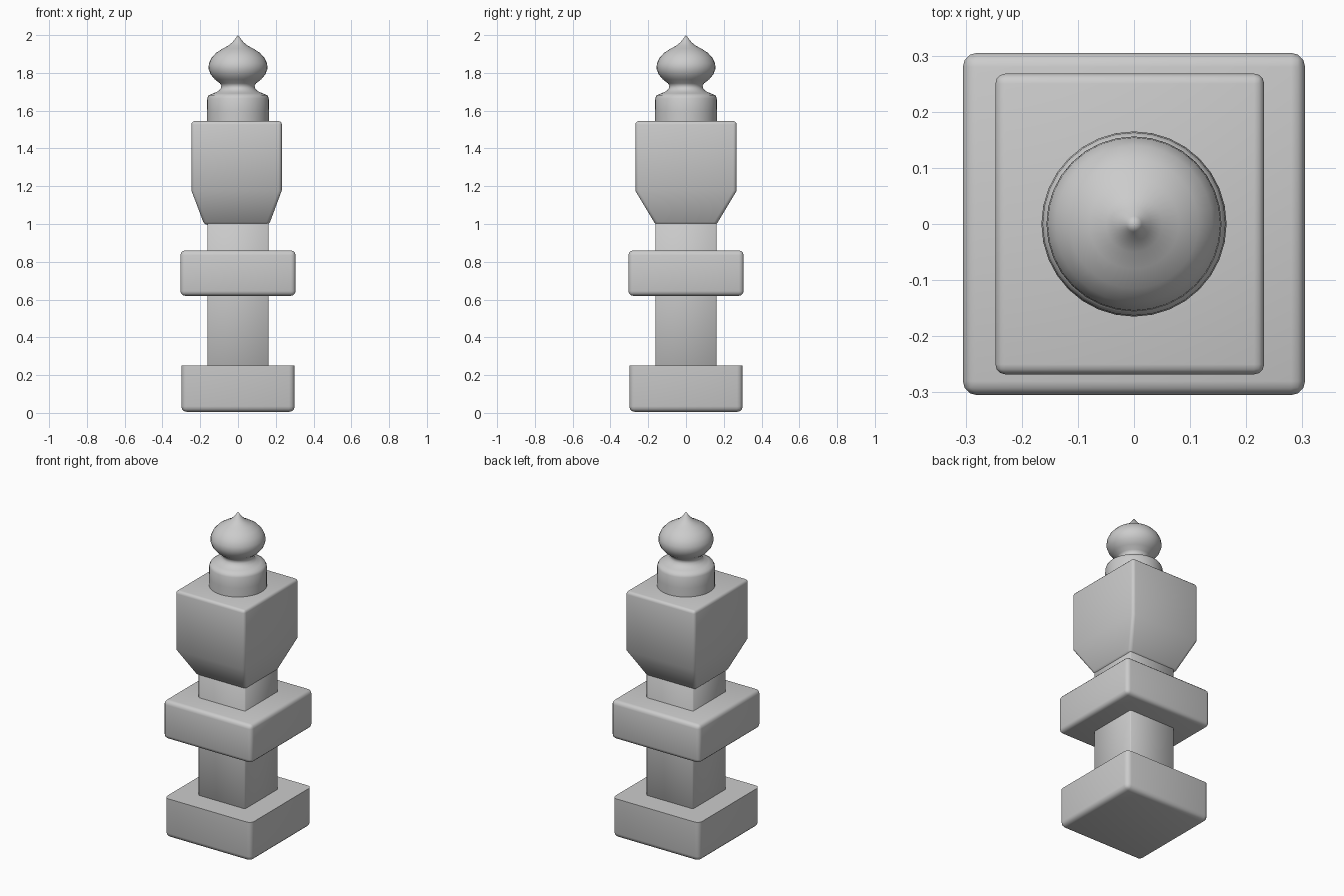
import bpy
import bmesh
from math import radians, sin, cos, tau

cube = bpy.data.objects.get("Cube")
if cube:
    bpy.data.objects.remove(cube, do_unlink=True)

# One plain stone colour
stone = bpy.data.materials.new("light grey")
stone.use_nodes = True
GREY = (0.6, 0.6, 0.6, 1)
stone.diffuse_color = GREY
stone.node_tree.nodes["Principled BSDF"].inputs["Base Color"].default_value = GREY


def finish(name, bm, angle):
    bmesh.ops.recalc_face_normals(bm, faces=bm.faces)
    mesh = bpy.data.meshes.new(name)
    bm.to_mesh(mesh)
    bm.free()
    mesh.materials.append(stone)
    obj = bpy.data.objects.new(name, mesh)
    bpy.context.collection.objects.link(obj)
    bpy.ops.object.select_all(action='DESELECT')
    obj.select_set(True)
    bpy.context.view_layer.objects.active = obj
    bpy.ops.object.shade_smooth_by_angle(angle=radians(angle))
    return obj


def block(name, sections, bevel, sharp_top=False, segments=3):
    """Stack of rectangles (z, x0, x1, half depth) with rounded edges."""
    bm = bmesh.new()
    rings = [[bm.verts.new(p) for p in
              ((x0, -d, z), (x1, -d, z), (x1, d, z), (x0, d, z))]
             for z, x0, x1, d in sections]
    for low, high in zip(rings, rings[1:]):
        for i in range(4):
            j = (i + 1) % 4
            bm.faces.new((low[i], low[j], high[j], high[i]))
    bm.faces.new(rings[0][::-1])
    bm.faces.new(rings[-1])
    bmesh.ops.recalc_face_normals(bm, faces=bm.faces)
    top = sections[-1][0]
    edges = [e for e in bm.edges
             if e.calc_face_angle() > radians(40)
             and not (sharp_top and all(abs(v.co.z - top) < 1e-4 for v in e.verts))]
    bmesh.ops.bevel(bm, geom=edges, offset=bevel, offset_type='OFFSET',
                    segments=segments, profile=0.5, affect='EDGES')
    return finish(name, bm, 50)


def box(name, z0, z1, half, bevel, **options):
    return block(name, [(z, -half, half, half) for z in (z0, z1)], bevel, **options)


def turned(name, profile, sides=32):
    """Round part made by spinning a (radius, z) profile."""
    bm = bmesh.new()
    rings = []
    for r, z in profile:
        count = sides if r else 1
        rings.append([bm.verts.new((r * cos(tau * i / count), r * sin(tau * i / count), z))
                      for i in range(count)])
    for low, high in zip(rings, rings[1:]):
        for i in range(sides):
            j = (i + 1) % sides
            if len(high) == 1:
                bm.faces.new((low[i], low[j], high[0]))
            else:
                bm.faces.new((low[i], low[j], high[j], high[i]))
    bm.faces.new(rings[0][::-1])
    return finish(name, bm, 60)


# Square post with its base and collar
box("base", 0.005, 0.25, 0.3, 0.03, sharp_top=True)
box("shaft", 0.2, 1.05, 0.162, 0.006, segments=1)
box("collar", 0.62, 0.86, 0.305, 0.025)

# Tapered head block
block("head_block", [(0.995, -0.178, 0.164, 0.16),
                     (1.175, -0.247, 0.232, 0.268),
                     (1.545, -0.247, 0.232, 0.268)], 0.018)

# Round drum and onion finial
turned("finial", [
    (0.165, 1.53), (0.165, 1.6), (0.163, 1.665), (0.155, 1.682), (0.13, 1.692),
    (0.105, 1.703), (0.091, 1.718), (0.088, 1.732), (0.096, 1.745),
    (0.122, 1.765), (0.145, 1.792), (0.156, 1.822), (0.154, 1.85),
    (0.14, 1.88), (0.115, 1.907), (0.08, 1.929), (0.05, 1.945),
    (0.03, 1.962), (0.014, 1.982), (0, 2.0)])
